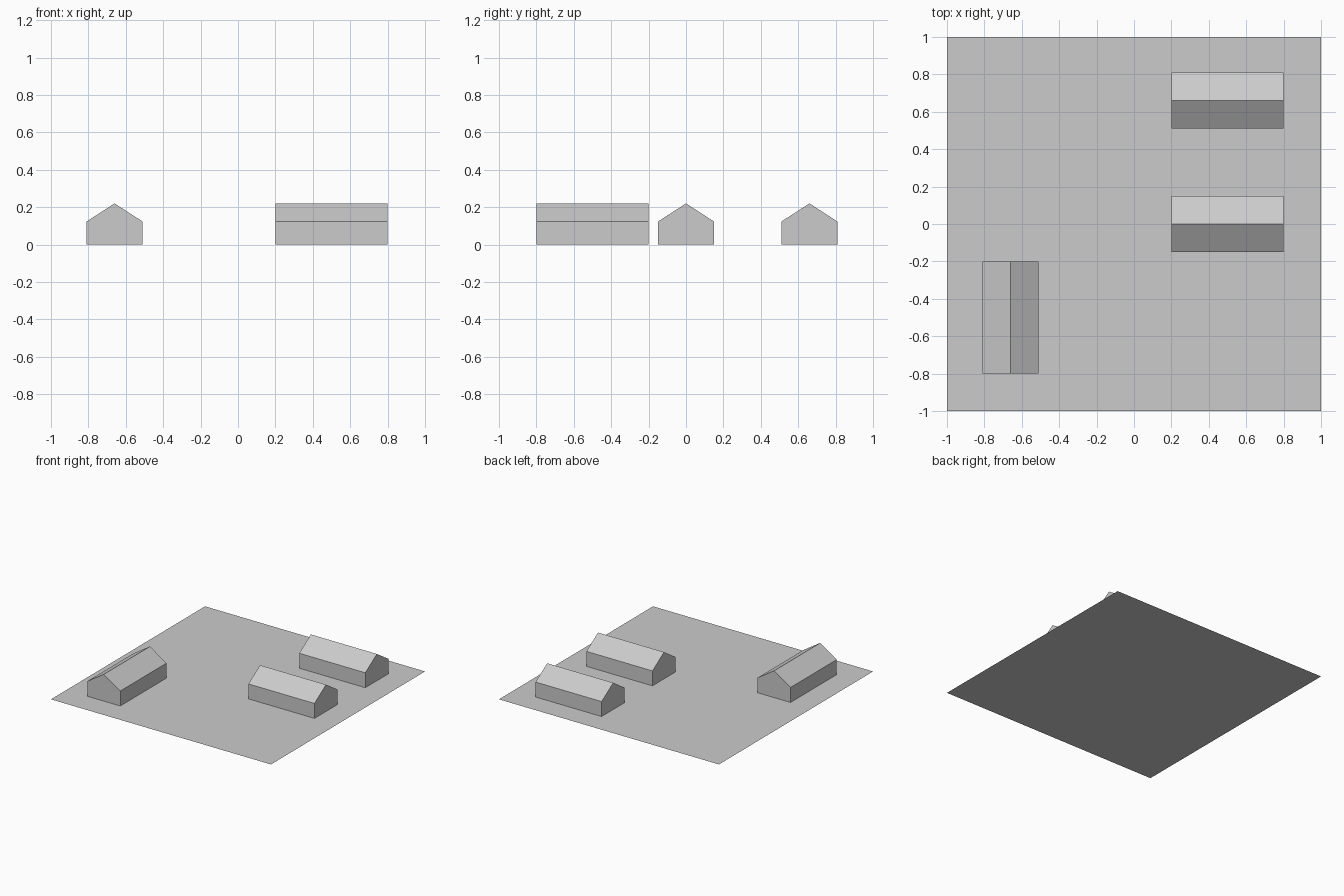
import bpy, bmesh, math
from mathutils import Matrix

if "Cube" in bpy.data.objects:
    bpy.data.objects.remove(bpy.data.objects["Cube"])

LENGTH, WIDTH, EAVE, RIDGE = 0.6, 0.3, 0.123, 0.22


def finish(bm, name):
    mesh = bpy.data.meshes.new(name)
    bm.to_mesh(mesh)
    bm.free()
    obj = bpy.data.objects.new(name, mesh)
    bpy.context.collection.objects.link(obj)
    return obj


def house(name, x, y, angle):
    # Gable profile extruded along the ridge, open where it meets the ground
    w = WIDTH / 2
    profile = [(-w, 0), (w, 0), (w, EAVE), (0, RIDGE), (-w, EAVE)]
    bm = bmesh.new()
    face = bm.faces.new([bm.verts.new((-LENGTH / 2, py, pz)) for py, pz in profile])
    ext = bmesh.ops.extrude_face_region(bm, geom=[face], use_keep_orig=True)
    moved = [v for v in ext["geom"] if isinstance(v, bmesh.types.BMVert)]
    bmesh.ops.translate(bm, verts=moved, vec=(LENGTH, 0, 0))
    bmesh.ops.recalc_face_normals(bm, faces=bm.faces)
    floor = [f for f in bm.faces if all(v.co.z < 1e-5 for v in f.verts)]
    bmesh.ops.delete(bm, geom=floor, context='FACES_ONLY')
    obj = finish(bm, name)
    obj.matrix_world = Matrix.Translation((x, y, 0)) @ Matrix.Rotation(angle, 4, 'Z')
    return obj


# Flat square plot
bm = bmesh.new()
bmesh.ops.create_grid(bm, x_segments=1, y_segments=1, size=1)
finish(bm, "plot")

# Three gabled houses
house("left_house", -0.66, -0.5, math.pi / 2)
house("middle_house", 0.5, 0.0, 0)
house("back_house", 0.5, 0.66, 0)
